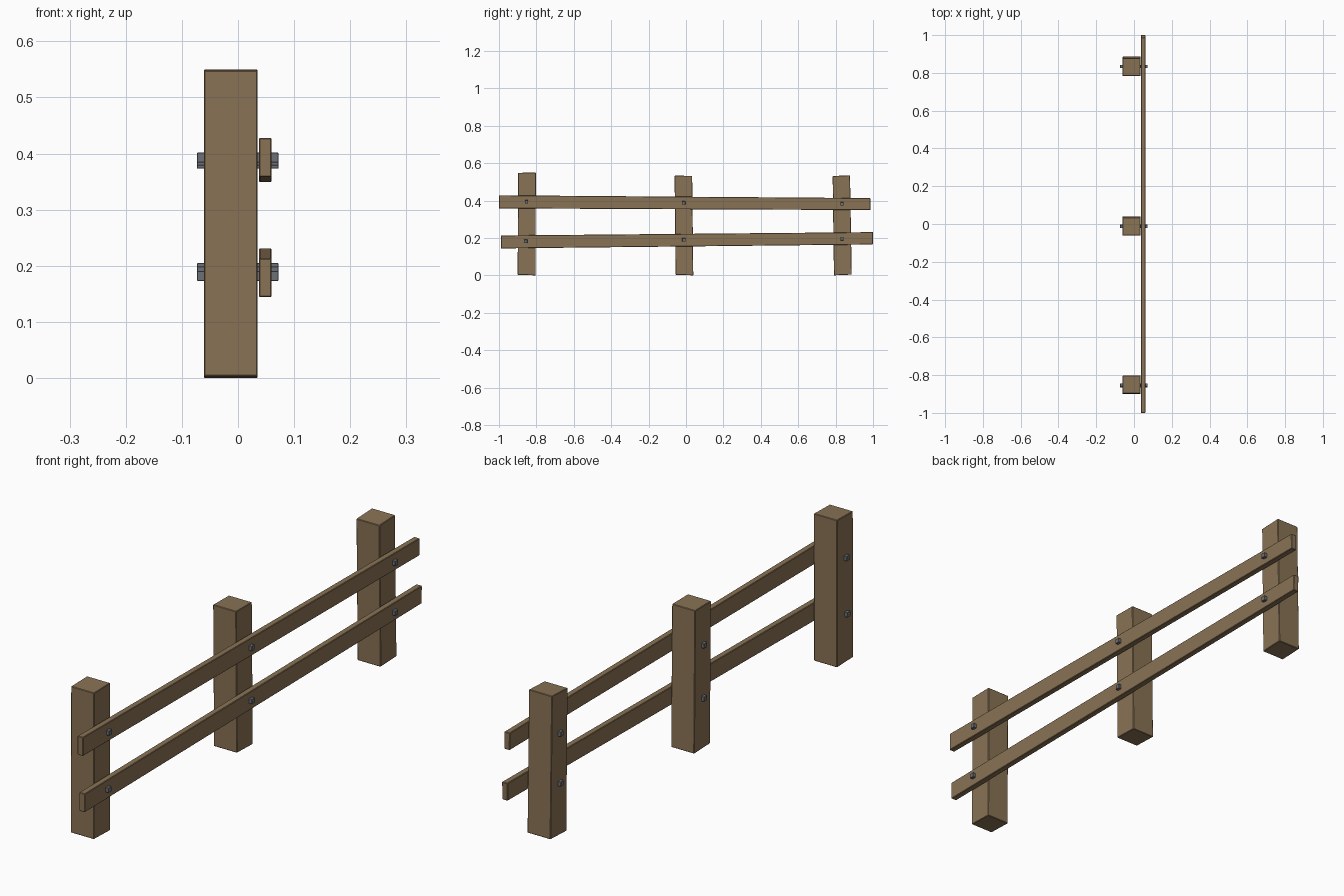
import bpy, bmesh

if "Cube" in bpy.data.objects:
    bpy.data.objects.remove(bpy.data.objects["Cube"])

def material(name, color):
    m = bpy.data.materials.new(name)
    m.diffuse_color = color
    m.use_nodes = True
    m.node_tree.nodes["Principled BSDF"].inputs["Base Color"].default_value = m.diffuse_color
    return m

wood = material("wood", (0.25, 0.17, 0.09, 1))
metal = material("metal", (0.15, 0.16, 0.18, 1))

def prism(name, profile, x0, x1, mat, bevel=0.0):
    """Extrude a (y, z) profile along x, with small bevelled edges."""
    bm = bmesh.new()
    face = bm.faces.new([bm.verts.new((x0, y, z)) for y, z in profile])
    ext = bmesh.ops.extrude_face_region(bm, geom=[face])
    moved = [v for v in ext["geom"] if isinstance(v, bmesh.types.BMVert)]
    bmesh.ops.translate(bm, verts=moved, vec=(x1 - x0, 0, 0))
    bmesh.ops.recalc_face_normals(bm, faces=bm.faces)
    if bevel:
        bmesh.ops.bevel(bm, geom=bm.edges[:], offset=bevel, segments=1,
                        affect='EDGES')
    me = bpy.data.meshes.new(name)
    bm.to_mesh(me)
    bm.free()
    me.materials.append(mat)
    ob = bpy.data.objects.new(name, me)
    bpy.context.collection.objects.link(ob)
    return ob

# Slightly crooked posts
posts = {
    "front_post": [(-0.900, 0.003), (-0.804, 0), (-0.803, 0.55), (-0.898, 0.548)],
    "middle_post": [(-0.056, 0.003), (0.039, 0), (0.033, 0.532), (-0.061, 0.533)],
    "back_post": [(0.791, 0), (0.886, 0.004), (0.877, 0.535), (0.784, 0.531)],
}
for name, profile in posts.items():
    prism(name, profile, -0.061, 0.035, wood, 0.002)

# Two rails, each slightly sloped
prism("upper_rail", [(-1.0, 0.358), (0.987, 0.349), (0.986, 0.413), (-1.0, 0.428)],
      0.037, 0.060, wood, 0.002)
prism("lower_rail", [(-0.989, 0.144), (0.999, 0.165), (1.0, 0.231), (-0.989, 0.213)],
      0.037, 0.060, wood, 0.002)

# Square bolts running through rail and post
bolts = {
    "front_upper_bolt": (-0.853, 0.393), "front_lower_bolt": (-0.857, 0.182),
    "middle_upper_bolt": (-0.013, 0.388), "middle_lower_bolt": (-0.012, 0.190),
    "back_upper_bolt": (0.834, 0.382), "back_lower_bolt": (0.834, 0.196),
}
r = 0.009
for name, (y, z) in bolts.items():
    prism(name, [(y - r, z - r), (y + r, z - r), (y + r, z + r), (y - r, z + r)],
          -0.073, 0.072, metal, 0.001)
